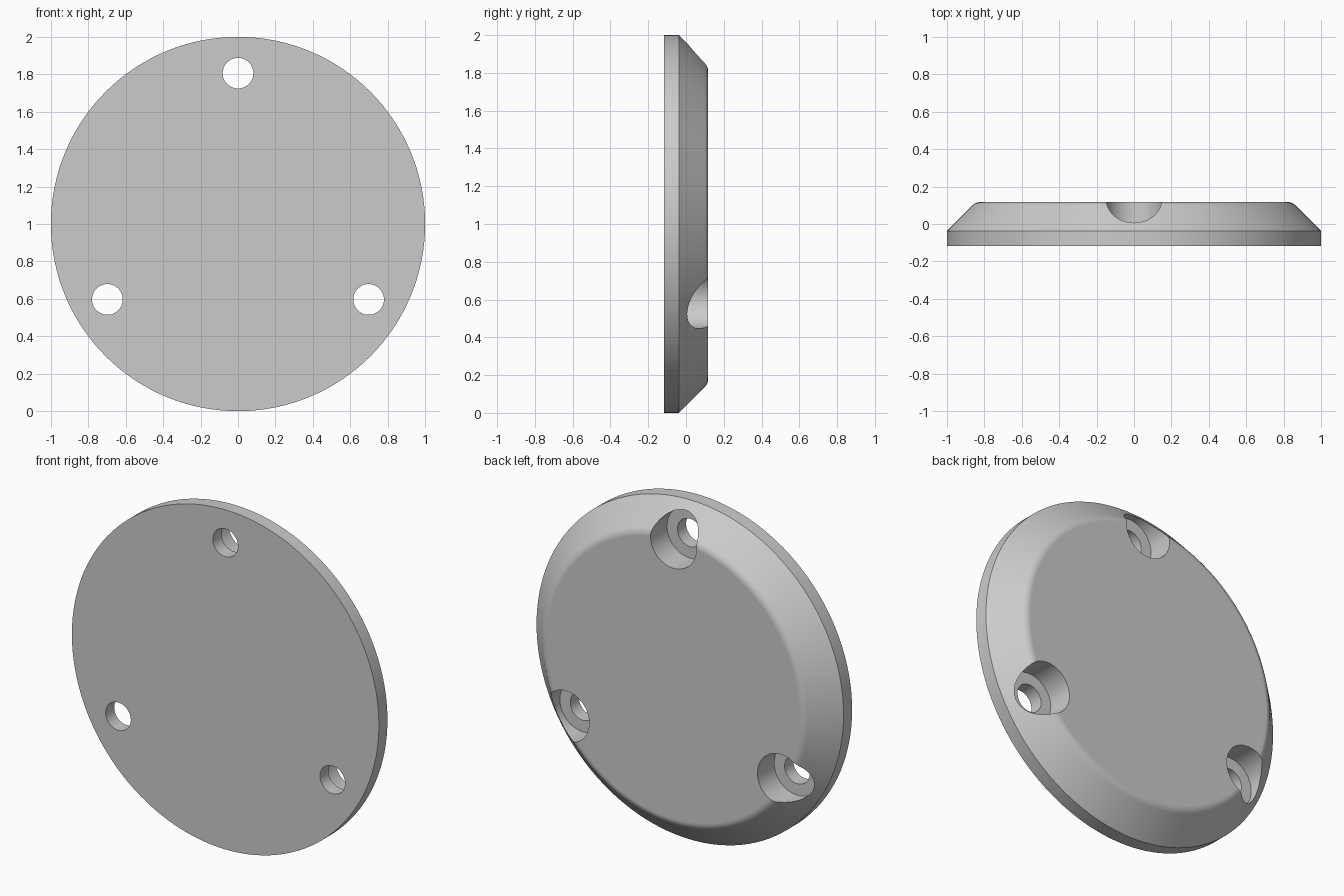
import bpy
import bmesh
import math

cube = bpy.data.objects.get("Cube")
if cube:
    bpy.data.objects.remove(cube, do_unlink=True)

FRONT, STEP, BACK = -0.1175, -0.0375, 0.1175   # depths along y
HOLE_RING = 0.806                              # distance of holes from the centre

grey = bpy.data.materials.new("light grey")
grey.use_nodes = True
colour = (0.6, 0.6, 0.6, 1.0)
grey.diffuse_color = colour
grey.node_tree.nodes["Principled BSDF"].inputs["Base Color"].default_value = colour


def add_lathe(bm, profile, cx, cz, segments):
    """Spin a (radius, y) profile round a y axis and cap both ends."""
    rings = []
    for r, y in profile:
        rings.append([bm.verts.new((cx + r * math.sin(2 * math.pi * i / segments), y,
                                    cz + r * math.cos(2 * math.pi * i / segments)))
                      for i in range(segments)])
    for a, b in zip(rings, rings[1:]):
        for i in range(segments):
            j = (i + 1) % segments
            bm.faces.new((a[i], a[j], b[j], b[i]))
    bm.faces.new(rings[0])
    bm.faces.new(rings[-1])


def make_object(name, bm):
    bmesh.ops.recalc_face_normals(bm, faces=bm.faces[:])
    mesh = bpy.data.meshes.new(name)
    bm.to_mesh(mesh)
    bm.free()
    mesh.materials.append(grey)
    obj = bpy.data.objects.new(name, mesh)
    bpy.context.collection.objects.link(obj)
    return obj


# Disc: straight rim, 45 degree bevel, small rounded shoulder at the back
fillet = 0.06
corner = 1 - (BACK - STEP)
flat_r = corner - fillet * math.tan(math.pi / 8)
profile = [(1, FRONT), (1, STEP)]
for k in range(6, -1, -1):
    a = math.radians(45) * k / 6
    profile.append((flat_r + fillet * math.sin(a), BACK - fillet * (1 - math.cos(a))))
bm = bmesh.new()
add_lathe(bm, profile, 0, 1, 128)
disc = make_object("cover_disc", bm)

# Three stepped cutters: a through hole with a wide counterbore from the back
bm = bmesh.new()
for k in range(3):
    a = 2 * math.pi * k / 3
    add_lathe(bm, [(0.082, FRONT - 0.1), (0.082, STEP), (0.15, STEP), (0.15, BACK + 0.1)],
              HOLE_RING * math.sin(a), 1 + HOLE_RING * math.cos(a), 48)
cutter = make_object("screw_hole_cutter", bm)
cutter.hide_render = True

cut = disc.modifiers.new("Screw holes", 'BOOLEAN')
cut.operation = 'DIFFERENCE'
cut.solver = 'EXACT'
cut.object = cutter

bpy.ops.object.select_all(action='DESELECT')
disc.select_set(True)
bpy.context.view_layer.objects.active = disc
bpy.ops.object.modifier_apply(modifier=cut.name)
bpy.data.objects.remove(cutter, do_unlink=True)

# Smooth round surfaces, crisp edges, undistorted flat faces
bpy.ops.object.shade_smooth_by_angle(angle=math.radians(30))
weighted = disc.modifiers.new("Weighted normals", 'WEIGHTED_NORMAL')
weighted.keep_sharp = True
